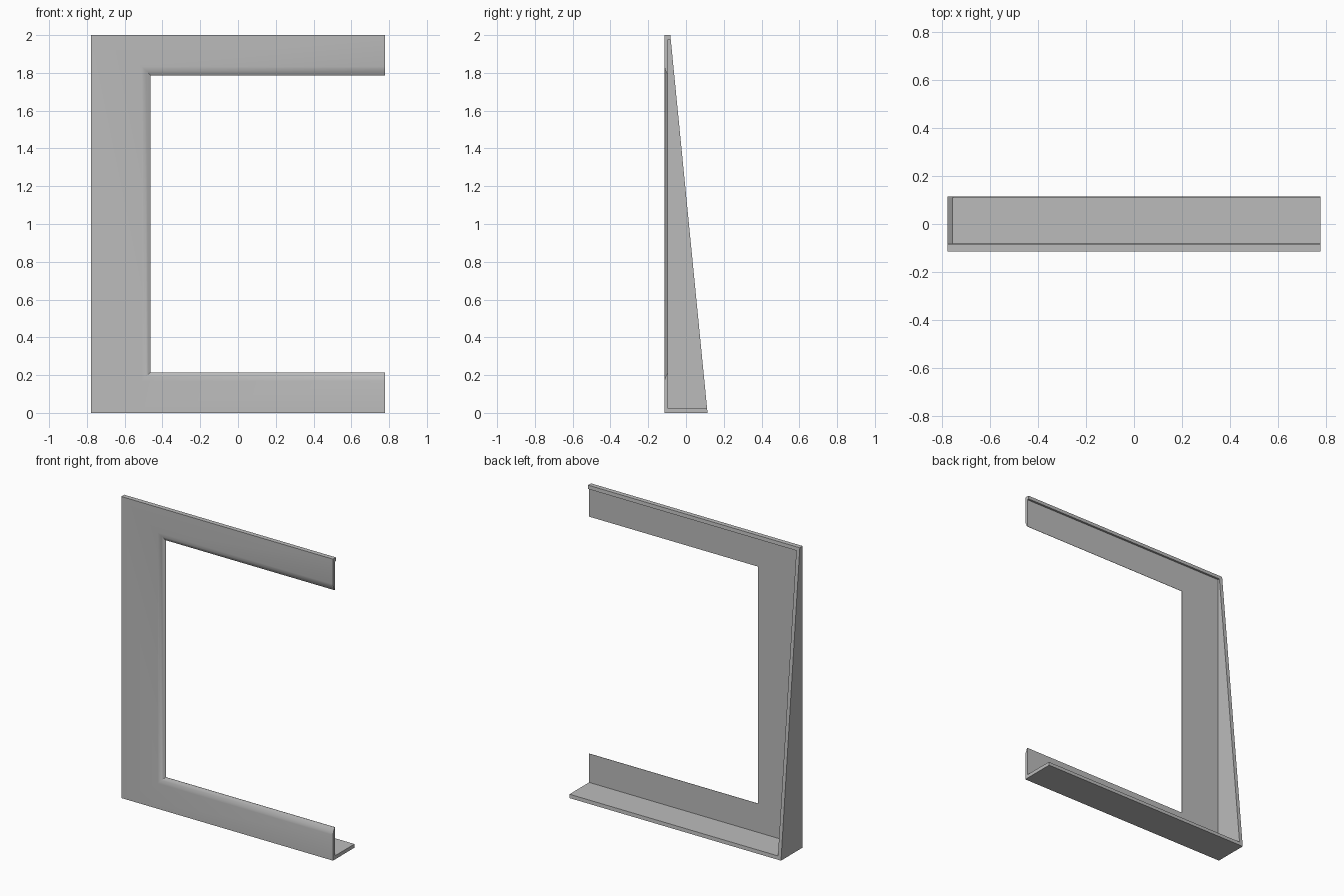
import bpy
import bmesh
import math

cube = bpy.data.objects.get("Cube")
if cube:
    bpy.data.objects.remove(cube, do_unlink=True)

# Overall sizes
HALF_X, HEIGHT = 0.777, 2.0
FRONT, PLATE_BACK = -0.114, -0.094
TOP_DEPTH, BOTTOM_DEPTH = -0.083, 0.114
WALL = 0.024
INNER_X, INNER_LOW, INNER_HIGH = -0.463, 0.215, 1.787
BEVEL, LIP, STEPS = 0.046, 0.002, 4

grey = bpy.data.materials.new("mid_grey")
grey.use_nodes = True
colour = (0.5, 0.5, 0.5, 1)
grey.diffuse_color = colour
grey.node_tree.nodes["Principled BSDF"].inputs["Base Color"].default_value = colour


def finish(name, bm):
    bmesh.ops.recalc_face_normals(bm, faces=bm.faces)
    mesh = bpy.data.meshes.new(name)
    bm.to_mesh(mesh)
    bm.free()
    mesh.materials.append(grey)
    obj = bpy.data.objects.new(name, mesh)
    bpy.context.collection.objects.link(obj)
    return obj


def prism(name, profile, x0, x1):
    """Extrude a y-z profile along x."""
    bm = bmesh.new()
    face = bm.faces.new([bm.verts.new((x0, y, z)) for y, z in profile])
    out = bmesh.ops.extrude_face_region(bm, geom=[face])
    moved = [v for v in out["geom"] if isinstance(v, bmesh.types.BMVert)]
    bmesh.ops.translate(bm, verts=moved, vec=(x1 - x0, 0, 0))
    return finish(name, bm)


def slope(z):
    """Depth of the tapering back edge at height z."""
    return BOTTOM_DEPTH + (TOP_DEPTH - BOTTOM_DEPTH) * z / HEIGHT


def c_path(bm, y, x, low, high):
    """One C-shaped row of vertices, open on the left."""
    points = ((HALF_X, high), (x, high), (x, low), (HALF_X, low))
    return [bm.verts.new((px, y, pz)) for px, pz in points]


# Front frame: C-shaped plate whose inner edge curves back to a thin lip
bm = bmesh.new()
rows = [c_path(bm, FRONT, -HALF_X, 0, HEIGHT)]
for i in range(STEPS + 1):
    t = i / STEPS
    inset = BEVEL * (1 - t)
    y = FRONT + (PLATE_BACK - LIP - FRONT) * t ** 1.5
    rows.append(c_path(bm, y, INNER_X - inset, INNER_LOW - inset, INNER_HIGH + inset))
rows.append(c_path(bm, PLATE_BACK, INNER_X, INNER_LOW, INNER_HIGH))
rows.append(c_path(bm, PLATE_BACK, -HALF_X, 0, HEIGHT))
for a, b in zip(rows, rows[1:] + rows[:1]):
    for k in range(3):
        bm.faces.new((a[k], a[k + 1], b[k + 1], b[k]))
for end in (0, 3):
    bm.faces.new([row[end] for row in rows])
frame = finish("front_frame", bm)

# Tapering side wall
prism("side_wall",
      [(PLATE_BACK, 0), (slope(0), 0), (slope(HEIGHT), HEIGHT), (PLATE_BACK, HEIGHT)],
      -HALF_X, -HALF_X + WALL)

# Top and bottom flanges, cut to the same slope
for name, low in (("bottom_flange", 0), ("top_flange", HEIGHT - WALL)):
    high = low + WALL
    prism(name,
          [(PLATE_BACK, low), (slope(low), low), (slope(high), high), (PLATE_BACK, high)],
          -HALF_X + WALL, HALF_X)

# Smooth the curved inner edge, keep the corners sharp
bpy.ops.object.select_all(action="DESELECT")
frame.select_set(True)
bpy.context.view_layer.objects.active = frame
bpy.ops.object.shade_smooth_by_angle(angle=math.radians(30))
